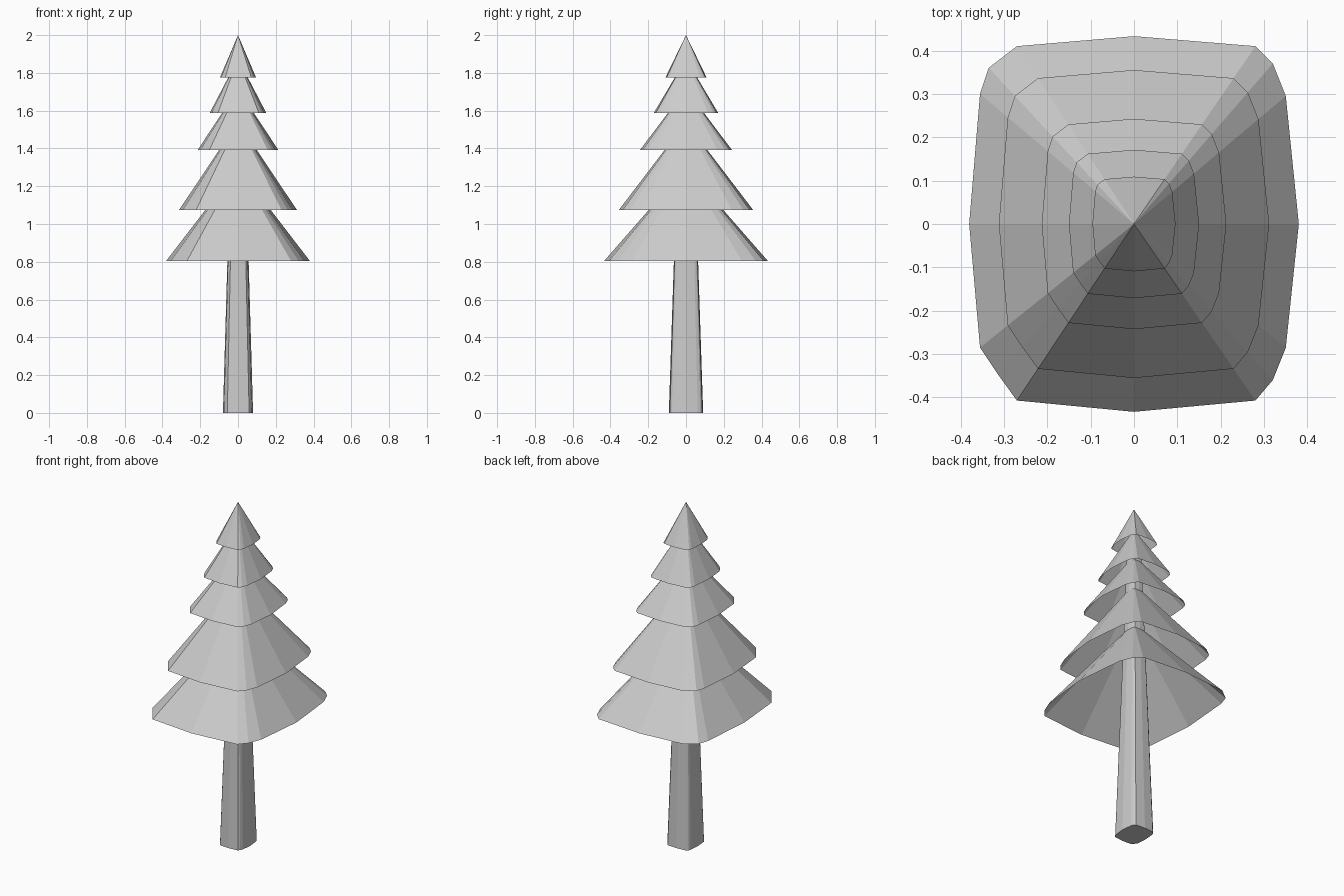
import bpy
import bmesh

cube = bpy.data.objects.get("Cube")
if cube:
    bpy.data.objects.remove(cube, do_unlink=True)

grey = bpy.data.materials.new("light grey")
grey.use_nodes = True
grey.diffuse_color = (0.6, 0.6, 0.6, 1)
grey.node_tree.nodes["Principled BSDF"].inputs["Base Color"].default_value = (0.6, 0.6, 0.6, 1)

# Rounded, slightly uneven rectangle shared by trunk and branches
OUTLINE = [(0, 0.433), (-0.27, 0.41), (-0.335, 0.36), (-0.355, 0.30),
           (-0.38, 0), (-0.355, -0.285), (-0.315, -0.345), (-0.27, -0.407),
           (0, -0.433), (0.28, -0.407), (0.32, -0.36), (0.35, -0.285),
           (0.38, 0), (0.35, 0.295), (0.32, 0.37), (0.28, 0.41)]


def ring(bm, z, scale):
    return [bm.verts.new((x * scale, y * scale, z)) for x, y in OUTLINE]


def finish(name, bm):
    mesh = bpy.data.meshes.new(name)
    bm.to_mesh(mesh)
    bm.free()
    mesh.materials.append(grey)
    obj = bpy.data.objects.new(name, mesh)
    bpy.context.collection.objects.link(obj)


def branch_tier(name, base, apex, scale):
    """Hollow faceted cone, open underneath."""
    bm = bmesh.new()
    rim = ring(bm, base, scale)
    tip = bm.verts.new((0, 0, apex))
    for a, b in zip(rim, rim[1:] + rim[:1]):
        bm.faces.new((a, b, tip))
    finish(name, bm)


def tapered_trunk(name, levels):
    bm = bmesh.new()
    rings = [ring(bm, z, s) for z, s in levels]
    for low, high in zip(rings, rings[1:]):
        for i in range(len(low)):
            j = (i + 1) % len(low)
            bm.faces.new((low[i], low[j], high[j], high[i]))
    bm.faces.new(rings[0][::-1])
    bm.faces.new(rings[-1])
    finish(name, bm)


# Trunk runs up inside the branches
tapered_trunk("trunk", [(0, 0.21), (0.805, 0.148), (1.7, 0.08)])

# Branch tiers from bottom to top: base height, apex height, scale
TIERS = [(0.805, 1.30, 1), (1.075, 1.54, 0.82), (1.393, 1.715, 0.56),
         (1.587, 1.875, 0.395), (1.775, 2.0, 0.252)]
for number, tier in enumerate(TIERS, 1):
    branch_tier(f"branch_tier_{number}", *tier)
